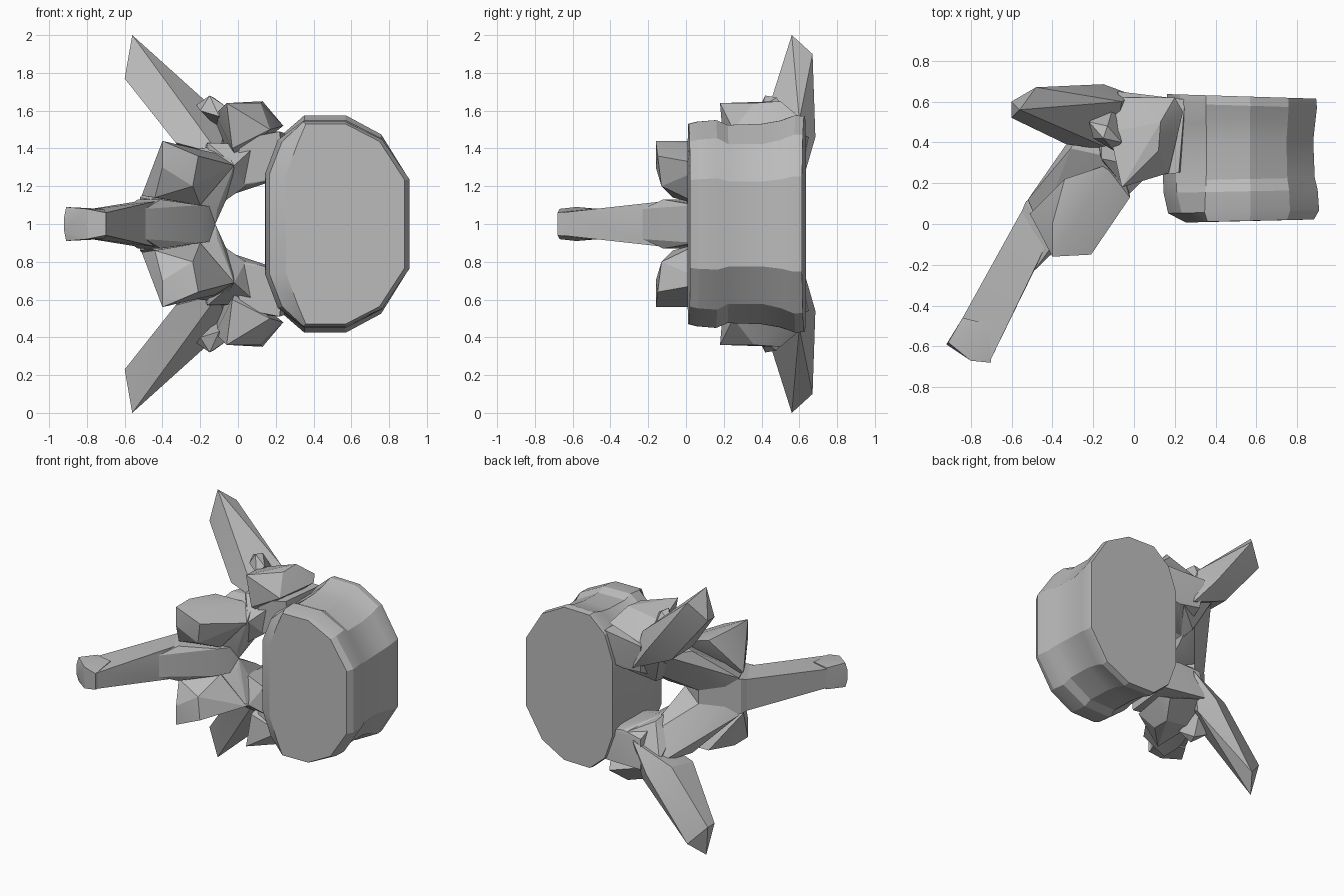
import bpy
import bmesh
from math import radians

cube = bpy.data.objects.get("Cube")
if cube:
    bpy.data.objects.remove(cube, do_unlink=True)

# One plain bone-grey material
bone = bpy.data.materials.new("bone_grey")
bone.use_nodes = True
bone.diffuse_color = (0.5, 0.5, 0.5, 1)
bone.node_tree.nodes["Principled BSDF"].inputs["Base Color"].default_value = (0.5, 0.5, 0.5, 1)

MID = 1.0  # height of the mirror plane


def finish(name, bm, angle):
    """Turn a bmesh into a named, shaded object."""
    bmesh.ops.recalc_face_normals(bm, faces=bm.faces)
    mesh = bpy.data.meshes.new(name)
    bm.to_mesh(mesh)
    bm.free()
    mesh.materials.append(bone)
    obj = bpy.data.objects.new(name, mesh)
    bpy.context.collection.objects.link(obj)
    bpy.ops.object.select_all(action="DESELECT")
    obj.select_set(True)
    bpy.context.view_layer.objects.active = obj
    bpy.ops.object.shade_smooth_by_angle(angle=radians(angle))
    return obj


def hull(name, points, side=1):
    """Faceted convex chunk; points are x, y and height above the mirror plane."""
    bm = bmesh.new()
    for x, y, h in points:
        bm.verts.new((x, y, MID + side * h))
    result = bmesh.ops.convex_hull(bm, input=bm.verts)
    loose = {v for v in result["geom_interior"] if isinstance(v, bmesh.types.BMVert)}
    bmesh.ops.delete(bm, geom=list(loose), context="VERTS")
    return finish(name, bm, 18)


def both(points):
    """Repeat the points on the other side of the mirror plane."""
    return points + [(x, y, -h) for x, y, h in points]


def pair(name, points):
    hull("upper_" + name, points, 1)
    hull("lower_" + name, points, -1)


# Drum-shaped body: a D outline lofted through rings with a narrower waist
outline = [(.155, .28), (.22, .46), (.35, .57), (.57, .57), (.76, .47), (.9, .25)]
outline += [(x, -h) for x, h in reversed(outline)]
CENTRE = .54
# y, scale of width, scale of height, push of the flat side, pinch of the round side
stations = [(.015, .95, .93, .08, 0), (.06, 1.02, .95, .02, 0), (.16, 1, .965, -.01, 0),
            (.22, .98, .92, -.02, .02), (.4, .97, .93, -.02, .03), (.5, .98, .96, 0, .01),
            (.58, .99, 1.01, 0, 0), (.625, .98, 1, 0, 0)]
bm = bmesh.new()
rings = []
for y, sx, sz, push, pinch in stations:
    ring = []
    for x, h in outline:
        shift = push if x < .3 else 0
        squeeze = pinch if x > .6 else 0
        tilt = -.03 * (x - CENTRE) if y > .5 else .02 * (x - CENTRE)
        ring.append(bm.verts.new((CENTRE + (x - CENTRE) * (sx - squeeze) + shift, y + tilt,
                                  MID + h * (sz - squeeze))))
    rings.append(ring)
for a, b in zip(rings, rings[1:]):
    for i in range(len(a)):
        j = (i + 1) % len(a)
        bm.faces.new((a[i], a[j], b[j], b[i]))
bm.faces.new(rings[0])
bm.faces.new(rings[-1])
finish("body", bm, 24)

# Bridges from the body to the arch
pair("pedicle", [(.25, .26, .25), (.22, .25, .49), (.25, .6, .26), (.25, .61, .48),
                 (.12, .25, .22), (.1, .6, .23), (.03, .25, .2), (-.04, .23, .2),
                 (.02, .23, .45), (-.06, .62, .25), (-.08, .65, .46), (-.08, .4, .14)])

# Webs that blend the bridges into the arch
pair("arch_web", [(-.02, .15, .31), (-.1, .2, .1), (.04, .25, .2), (.1, .27, .42),
                  (-.16, .32, .43), (-.1, .5, .15), (.06, .6, .23), (-.2, .6, .38),
                  (-.16, .64, .44), (-.2, .45, .25)])

# Plates that slope forward and close the arch
pair("lamina", [(-.02, .13, .31), (-.03, .24, .2), (-.11, .15, .08), (-.1, .36, .1),
                (-.31, .37, .38), (-.05, .58, .26), (-.2, .58, .4), (-.08, .32, .42),
                (-.52, .12, .14), (-.46, -.02, .13), (-.3, .28, .05), (-.12, .18, 0),
                (-.5, .08, 0)])

# Forward-facing joint blocks
pair("front_joint", [(-.4, -.16, .44), (-.4, -.16, .3), (-.21, -.15, .36), (-.24, -.13, .2),
                     (-.4, 0, .44), (-.34, .22, .41), (-.02, .13, .31), (-.1, .3, .37),
                     (-.51, .05, .15), (-.44, -.07, .14), (-.2, .08, .1)])

# Rear joint lumps on the pedicles
pair("rear_joint", [(-.06, .18, .64), (.13, .5, .65), (.12, .36, .64), (.04, .22, .46),
                    (-.03, .2, .4), (.2, .62, .55), (.24, .55, .52), (.17, .25, .5),
                    (0, .3, .33), (-.1, .62, .45), (-.12, .45, .58)])
pair("joint_nub", [(-.22, .5, .63), (-.15, .42, .68), (-.06, .4, .62), (-.1, .36, .57),
                   (-.13, .48, .67), (-.2, .42, .6), (-.1, .58, .5)])

# Long side wings
pair("transverse_wing", [(-.6, .52, .77), (-.6, .6, .77), (-.56, .56, 1), (-.48, .67, .9),
                         (-.33, .39, .43), (-.2, .5, .6), (-.06, .6, .55), (-.15, .685, .46),
                         (-.3, .6, .4), (-.1, .36, .37), (0, .63, .27)])

# Central spine with a knobbed tip
hull("spine_root", both([(-.12, .18, .09), (-.3, .28, .1), (-.53, .11, .13), (-.56, .04, .11),
                         (-.41, -.12, .13), (-.49, -.23, .08), (-.2, .05, .1)]))
hull("spine_shaft", both([(-.53, .1, .12), (-.44, -.12, .12), (-.49, -.23, .09),
                          (-.84, -.46, .07), (-.7, -.66, .06)]))
hull("spine_tip", both([(-.84, -.46, .08), (-.71, -.49, .08), (-.91, -.58, .09),
                        (-.8, -.67, .08), (-.7, -.68, .06), (-.92, -.59, .04)]))
